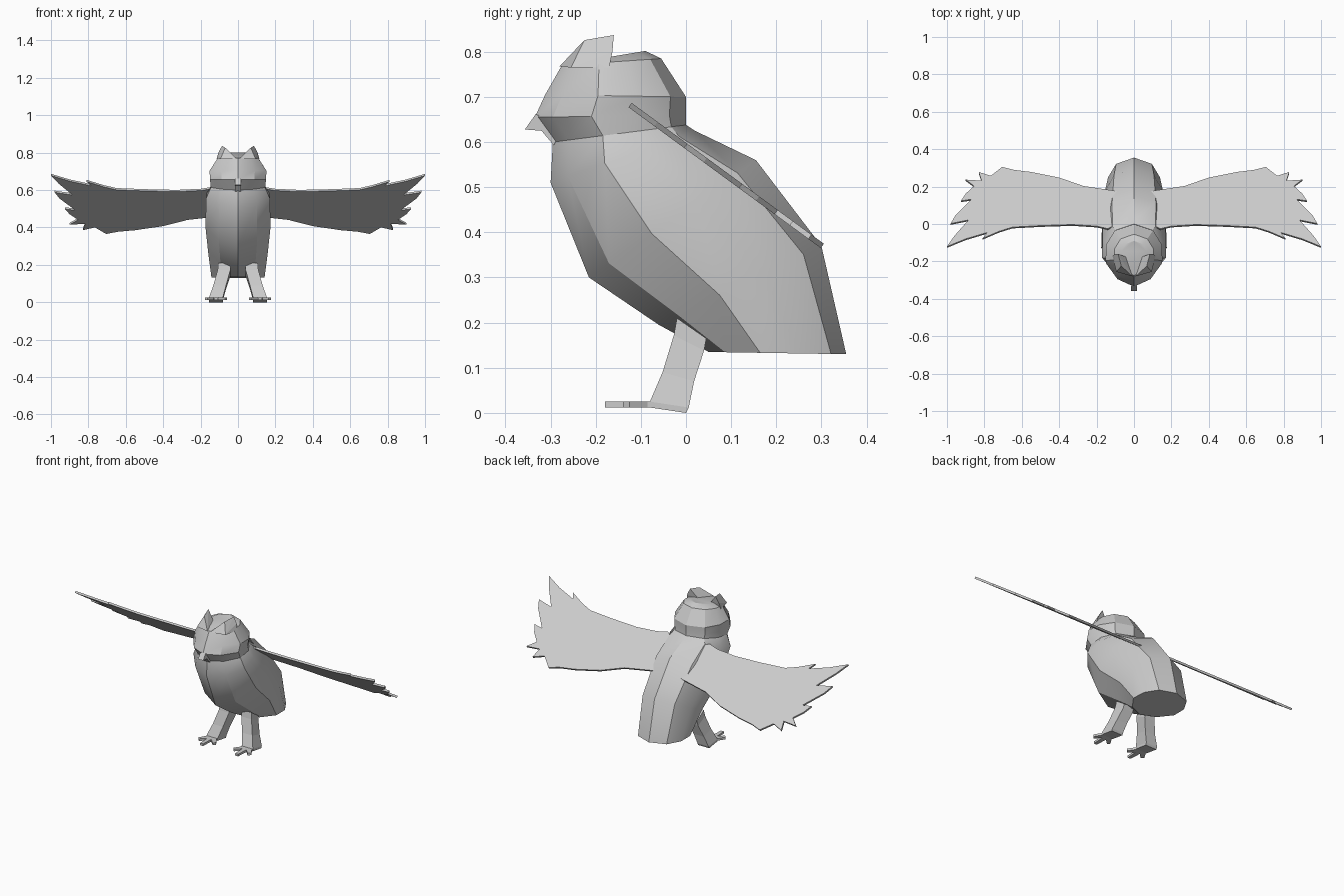
import bpy, bmesh, math
from mathutils import Vector


def finish(name, bm, mirror=False, smooth=None):
    bmesh.ops.recalc_face_normals(bm, faces=bm.faces)
    me = bpy.data.meshes.new(name)
    bm.to_mesh(me)
    bm.free()
    ob = bpy.data.objects.new(name, me)
    bpy.context.collection.objects.link(ob)
    if smooth:
        bpy.ops.object.select_all(action='DESELECT')
        ob.select_set(True)
        bpy.context.view_layer.objects.active = ob
        bpy.ops.object.shade_smooth_by_angle(angle=math.radians(smooth))
    if mirror:
        m = ob.modifiers.new("mirror", 'MIRROR')
        m.use_mirror_merge = False
    return ob


def loft(name, rings, profile, **kw):
    """Rings are (centre x, half width, front y, front z, back y, back z)."""
    bm = bmesh.new()
    loops = []
    for cx, w, fy, fz, by, bz in rings:
        loop = []
        for u, s in profile:
            t = (1 - u) / 2
            loop.append(bm.verts.new((cx + w * s, fy + (by - fy) * t, fz + (bz - fz) * t)))
        loops.append(loop)
    n = len(profile)
    for a, b in zip(loops, loops[1:]):
        for i in range(n):
            j = (i + 1) % n
            bm.faces.new((a[i], a[j], b[j], b[i]))
    bm.faces.new(loops[0])
    bm.faces.new(loops[-1])
    return finish(name, bm, **kw)


def plate(name, outline, offset, **kw):
    """Closed 3D outline given a thickness."""
    bm = bmesh.new()
    off = Vector(offset)
    a = [bm.verts.new(Vector(p) - off / 2) for p in outline]
    b = [bm.verts.new(Vector(p) + off / 2) for p in outline]
    bm.faces.new(a)
    bm.faces.new(b)
    for i in range(len(a)):
        j = (i + 1) % len(a)
        bm.faces.new((a[i], a[j], b[j], b[i]))
    return finish(name, bm, **kw)


# Body and head: slanted rings from tail to crown
half = [(0.76, 0.58), (0.25, 0.98), (-0.3, 0.96), (-0.78, 0.66)]
section = [(1, 0)] + half + [(-1, 0)] + [(u, -s) for u, s in reversed(half)]
loft("body", [
    (0, 0.145, 0.05, 0.135, 0.355, 0.13),
    (0, 0.162, -0.06, 0.195, 0.30, 0.37),
    (0, 0.177, -0.215, 0.30, 0.155, 0.56),
    (0, 0.175, -0.30, 0.51, 0.02, 0.625),
    (0, 0.148, -0.295, 0.60, 0.0, 0.638),
    (0, 0.153, -0.335, 0.655, 0.0, 0.66),
    (0, 0.155, -0.312, 0.705, 0.0, 0.70),
    (0, 0.108, -0.275, 0.77, -0.055, 0.785),
    (0, 0.07, -0.25, 0.775, -0.09, 0.802),
], section, smooth=30)

# Ear tufts
bm = bmesh.new()
for p in [(0.008, -0.28, 0.768), (0.095, -0.255, 0.765), (0.115, -0.17, 0.765),
          (0.085, -0.16, 0.837), (0.068, -0.225, 0.826), (0.03, -0.18, 0.77),
          (0.105, -0.163, 0.80)]:
    bm.verts.new(p)
bmesh.ops.convex_hull(bm, input=bm.verts)
finish("ear_tuft", bm, mirror=True)

# Beak
plate("beak", [(0, y, z) for y, z in [(-0.333, 0.662), (-0.357, 0.628), (-0.32, 0.625),
               (-0.293, 0.593), (-0.27, 0.635)]], (0.034, 0, 0))

# Wings: feathered outline seen from the front, laid on a slanted plane
wing = [(0.08, 0.59), (0.14, 0.612), (0.20, 0.602), (0.33, 0.596), (0.50, 0.60), (0.65, 0.606),
        (0.72, 0.622), (0.81, 0.65), (0.785, 0.627), (0.90, 0.652), (1.0, 0.682),
        (0.96, 0.64), (0.885, 0.578), (0.98, 0.592), (0.955, 0.56), (0.87, 0.497),
        (0.925, 0.503), (0.90, 0.475), (0.855, 0.445), (0.90, 0.42), (0.815, 0.424),
        (0.83, 0.39), (0.765, 0.405), (0.705, 0.37), (0.64, 0.382), (0.55, 0.39),
        (0.40, 0.412), (0.27, 0.445), (0.18, 0.455), (0.09, 0.465)]
plate("wing", [(x, -0.128 + (0.685 - z) * 1.365, z) for x, z in wing],
      (0, 0.007, 0.0095), mirror=True)

# Legs
loft("leg", [
    (0.072, 0.033, -0.02, 0.21, 0.045, 0.165),
    (0.075, 0.034, -0.027, 0.172, 0.04, 0.138),
    (0.098, 0.034, -0.052, 0.09, 0.018, 0.07),
    (0.118, 0.037, -0.08, 0.025, 0.006, 0.012),
    (0.118, 0.037, -0.08, 0.012, 0.0, 0.0),
], [(1, 1), (-1, 1), (-1, -1), (1, -1)], mirror=True)

# Feet with three toes
foot = [(0.085, -0.06), (0.085, -0.085), (0.058, -0.125), (0.07, -0.14), (0.104, -0.108),
        (0.107, -0.18), (0.127, -0.18), (0.131, -0.108), (0.163, -0.14), (0.177, -0.125),
        (0.152, -0.085), (0.152, -0.06)]
plate("foot", [(x, y, 0.0185) for x, y in foot], (0, 0, 0.013), mirror=True)
